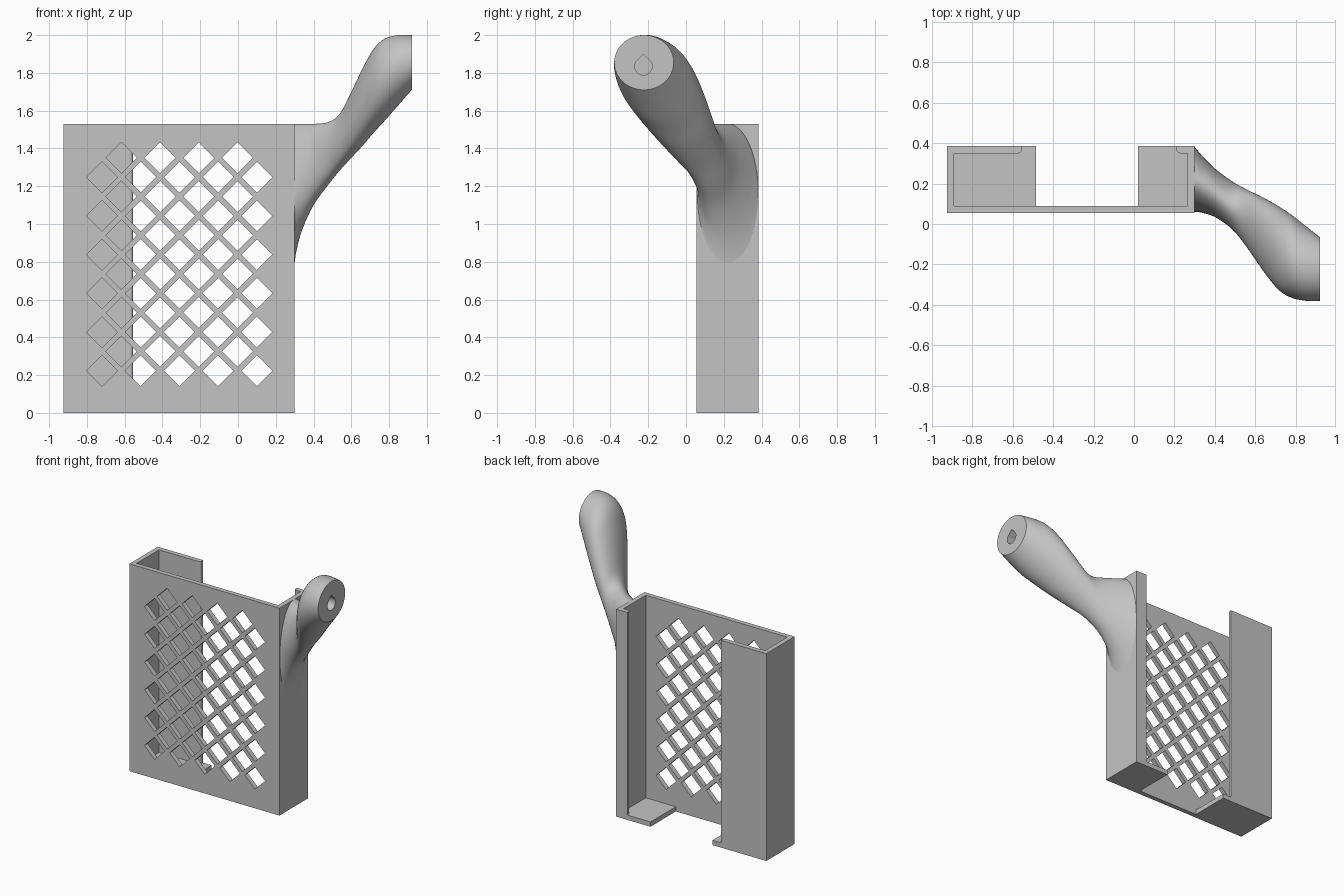
import bpy, bmesh
from math import sin, cos, pi, radians
from mathutils import Vector

if "Cube" in bpy.data.objects:
    bpy.data.objects.remove(bpy.data.objects["Cube"], do_unlink=True)

GREY = (0.55, 0.55, 0.55, 1)
grey = bpy.data.materials.new("light grey plastic")
grey.use_nodes = True
grey.diffuse_color = GREY
grey.node_tree.nodes["Principled BSDF"].inputs["Base Color"].default_value = GREY


def make_object(name, bm):
    bmesh.ops.recalc_face_normals(bm, faces=bm.faces)
    mesh = bpy.data.meshes.new(name)
    bm.to_mesh(mesh)
    bm.free()
    mesh.materials.append(grey)
    obj = bpy.data.objects.new(name, mesh)
    bpy.context.collection.objects.link(obj)
    return obj


def add_prism(bm, points, offset):
    """Extrude a closed outline of 3D points along an offset."""
    face = bm.faces.new([bm.verts.new(p) for p in points])
    result = bmesh.ops.extrude_face_region(bm, geom=[face], use_keep_orig=True)
    verts = [g for g in result["geom"] if isinstance(g, bmesh.types.BMVert)]
    bmesh.ops.translate(bm, verts=verts, vec=offset)


def combine(target, tool, operation):
    """Apply a boolean and discard the tool object."""
    mod = target.modifiers.new(operation.title(), "BOOLEAN")
    mod.operation, mod.solver, mod.object = operation, "EXACT", tool
    bpy.ops.object.select_all(action="DESELECT")
    bpy.context.view_layer.objects.active = target
    target.select_set(True)
    bpy.ops.object.modifier_apply(modifier=mod.name)
    bpy.data.objects.remove(tool, do_unlink=True)


def arc(cx, cy, r, start, end, steps=6):
    return [(cx + r * cos(radians(start + (end - start) * i / steps)),
             cy + r * sin(radians(start + (end - start) * i / steps)))
            for i in range(steps + 1)]


# Holder body: front panel, side walls and rounded back lips in one profile
LEFT, RIGHT, FRONT, BACK, HEIGHT, WALL = -0.925, 0.3, 0.055, 0.385, 1.53, 0.035
profile = [(LEFT, FRONT), (RIGHT, FRONT), (RIGHT, BACK), (0.21, BACK)]
profile += arc(0.23, 0.37, 0.02, 180, 270)
profile += [(RIGHT - WALL, BACK - WALL), (RIGHT - WALL, FRONT + WALL),
            (LEFT + WALL, FRONT + WALL), (LEFT + WALL, BACK - WALL)]
profile += arc(-0.575, 0.37, 0.02, 270, 360)
profile += [(-0.555, BACK), (LEFT, BACK)]
bm = bmesh.new()
add_prism(bm, [(x, y, 0) for x, y in profile], (0, 0, HEIGHT))
body = make_object("holder_body", bm)

# Floor ledges either side of the central gap
for x0, x1 in ((LEFT, -0.485), (0.02, RIGHT)):
    bm = bmesh.new()
    add_prism(bm, [(x0, FRONT, 0), (x1, FRONT, 0), (x1, BACK, 0), (x0, BACK, 0)], (0, 0, WALL))
    combine(body, make_object("floor_ledge", bm), "UNION")

# Diamond lattice cut through the front panel
bm = bmesh.new()
PITCH, HALF = 0.1025, 0.082
for col in range(9):
    for row in range(6):
        cx = -0.72 + col * PITCH
        cz = 0.223 + (2 * row + col % 2) * PITCH
        add_prism(bm, [(cx + HALF * cos(k * pi / 2), FRONT - 0.02, cz + HALF * sin(k * pi / 2))
                       for k in range(4)], (0, WALL + 0.04, 0))
combine(body, make_object("lattice_cutter", bm), "DIFFERENCE")

# Handle: smooth loft of (x, y min, y max, z min, z max, skew) sections
sections = [Vector(s) for s in (
    (0.298, 0.06, 0.385, 0.78, 1.53, 0),
    (0.31, 0.06, 0.37, 0.86, 1.53, 0),
    (0.34, 0.055, 0.335, 0.97, 1.53, 0),
    (0.4, 0.035, 0.275, 1.1, 1.53, 0),
    (0.48, -0.02, 0.215, 1.21, 1.54, 0.1),
    (0.54, -0.09, 0.18, 1.285, 1.585, 0.1),
    (0.6, -0.175, 0.15, 1.35, 1.7, 0.15),
    (0.66, -0.26, 0.12, 1.415, 1.825, 0.2),
    (0.72, -0.33, 0.085, 1.485, 1.93, 0.2),
    (0.78, -0.365, 0.045, 1.55, 1.983, 0.15),
    (0.85, -0.38, -0.01, 1.63, 2, 0.1),
    (0.92, -0.38, -0.065, 1.71, 2, 0))]


def spline(i, t):
    """Catmull-Rom blend between sections i and i + 1."""
    last = len(sections) - 1
    a, b, c, d = (sections[min(max(k, 0), last)] for k in range(i - 1, i + 3))
    return b + 0.5 * t * ((c - a) + t * ((2 * a - 5 * b + 4 * c - d) + t * (3 * (b - c) + d - a)))


STEPS, SIDES = 4, 64
stations = [spline(i, s / STEPS) for i in range(len(sections) - 1) for s in range(STEPS)]
stations.append(sections[-1])
bm = bmesh.new()
rings = []
for x, y0, y1, z0, z1, skew in stations:
    angles = [2 * pi * k / SIDES for k in range(SIDES)]
    rings.append([bm.verts.new((x, (y0 + y1) / 2 + (y1 - y0) / 2 * cos(a),
                                (z0 + z1) / 2 + (z1 - z0) / 2 * sin(a - skew)))
                  for a in angles])
for low, high in zip(rings, rings[1:]):
    for k in range(SIDES):
        n = (k + 1) % SIDES
        bm.faces.new((low[k], low[n], high[n], high[k]))
bm.faces.new(rings[0])
bm.faces.new(rings[-1])
handle = make_object("handle", bm)

# Teardrop socket in the handle end
bm = bmesh.new()
teardrop = arc(-0.225, 1.835, 0.046, 140, 400, 24) + [(-0.225, 1.9)]
add_prism(bm, [(0.72, y, z) for y, z in teardrop], (0.25, 0, 0))
combine(handle, make_object("socket_cutter", bm), "DIFFERENCE")

bpy.ops.object.select_all(action="DESELECT")
handle.select_set(True)
bpy.context.view_layer.objects.active = handle
bpy.ops.object.shade_smooth_by_angle(angle=radians(35))
